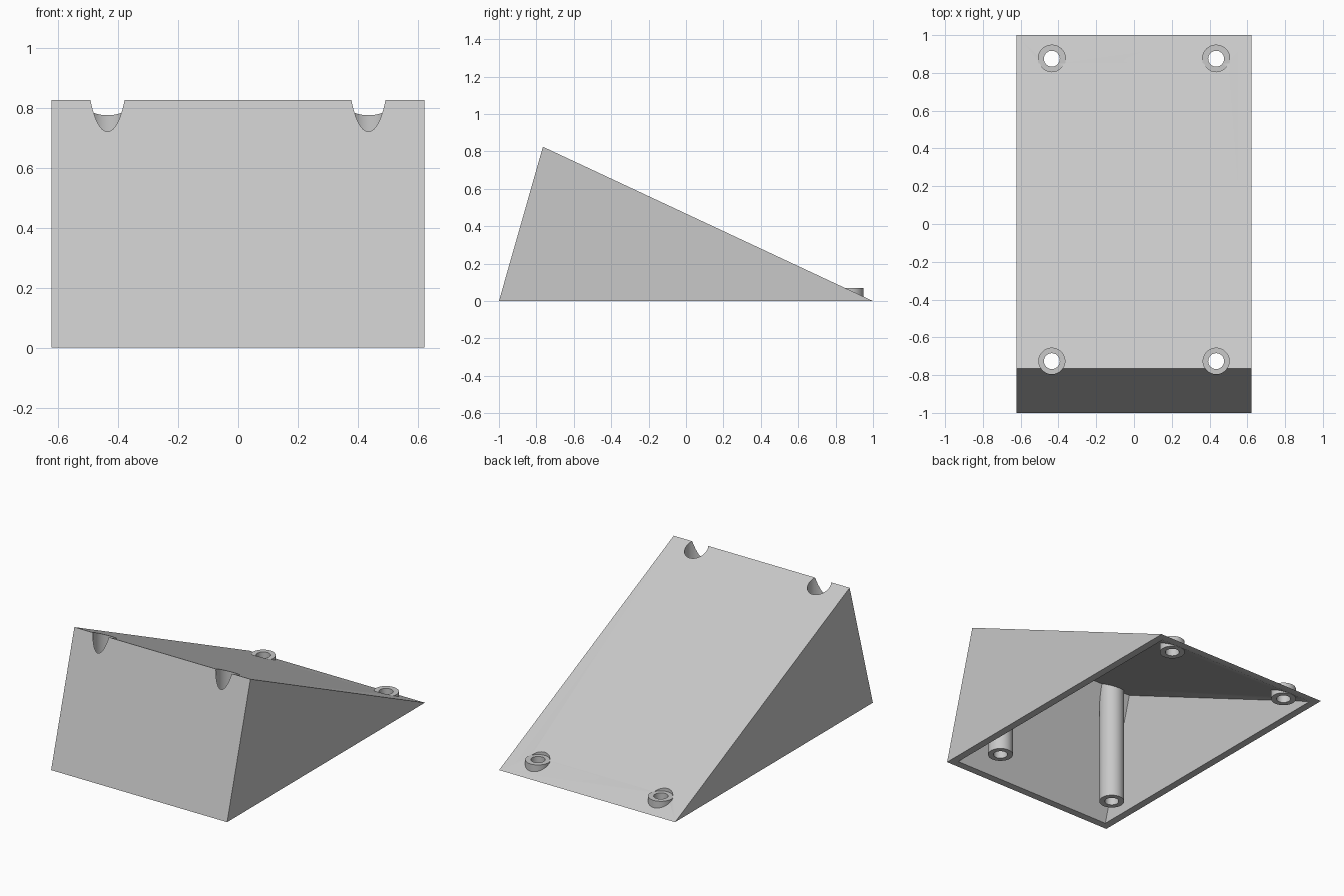
import bpy, bmesh
from math import radians

cube = bpy.data.objects.get("Cube")
if cube:
    bpy.data.objects.remove(cube, do_unlink=True)

grey = bpy.data.materials.new("light grey plastic")
grey.use_nodes = True
grey.diffuse_color = (0.58, 0.58, 0.58, 1)
grey.node_tree.nodes["Principled BSDF"].inputs["Base Color"].default_value = (0.58, 0.58, 0.58, 1)

HALF_W, RIDGE_Y, RIDGE_Z = 0.6225, -0.765, 0.825
WALL = 0.048
POST_X, FRONT_Y, BACK_Y = 0.435, -0.726, 0.875
POST_R, HEAD_R, HOLE_R = 0.0745, 0.069, 0.042
SEAT_Z = 0.07


def link(name, bm):
    bmesh.ops.recalc_face_normals(bm, faces=bm.faces)
    mesh = bpy.data.meshes.new(name)
    bm.to_mesh(mesh)
    bm.free()
    mesh.materials.append(grey)
    obj = bpy.data.objects.new(name, mesh)
    bpy.context.collection.objects.link(obj)
    return obj


def wedge(name, half_w, profile):
    """Extrude a side profile of (y, z) points along x."""
    bm = bmesh.new()
    face = bm.faces.new([bm.verts.new((-half_w, y, z)) for y, z in profile])
    out = bmesh.ops.extrude_face_region(bm, geom=[face])["geom"]
    verts = [v for v in out if isinstance(v, bmesh.types.BMVert)]
    bmesh.ops.translate(bm, verts=verts, vec=(2 * half_w, 0, 0))
    return link(name, bm)


def cylinder(name, x, y, r, z0, z1):
    bm = bmesh.new()
    bmesh.ops.create_cone(bm, cap_ends=True, segments=48, radius1=r, radius2=r, depth=z1 - z0)
    bmesh.ops.translate(bm, verts=bm.verts, vec=(x, y, (z0 + z1) / 2))
    return link(name, bm)


def cut(obj, cutter):
    """Subtract the cutter, then discard it."""
    mod = obj.modifiers.new("cut", "BOOLEAN")
    mod.operation, mod.solver, mod.object = "DIFFERENCE", "EXACT", cutter
    deps = bpy.context.evaluated_depsgraph_get()
    mesh = bpy.data.meshes.new_from_object(obj.evaluated_get(deps))
    obj.modifiers.clear()
    obj.data = mesh
    bpy.data.objects.remove(cutter, do_unlink=True)


# Solid wedge, and a matching cavity that runs out through the open underside
body = wedge("wedge_body", HALF_W, [(-1, 0), (1, 0), (RIDGE_Y, RIDGE_Z)])
front_run = (RIDGE_Y + 1) / RIDGE_Z
back_run = (1 - RIDGE_Y) / RIDGE_Z
low, edge = -0.05, 1 - WALL
top = 2 * edge / (front_run + back_run)
cavity = wedge("cavity", HALF_W - WALL, [
    (-edge + front_run * low, low),
    (edge - back_run * low, low),
    (-edge + front_run * top, top)])

# Leave the screw posts standing inside the cavity
spots = [(x, y) for x in (-POST_X, POST_X) for y in (FRONT_Y, BACK_Y)]
for x, y in spots:
    cut(cavity, cylinder("post", x, y, POST_R, -0.2, 1))
cut(body, cavity)

# Wide screwdriver shafts down to the seats, narrow holes through them
for x, y in spots:
    cut(body, cylinder("shaft", x, y, HEAD_R, SEAT_Z, 1.2))
    cut(body, cylinder("hole", x, y, HOLE_R, -0.2, 1))

# Short collars that rise out of the thin end of the slope
parts = [body]
for x, side in ((-POST_X, "right"), (POST_X, "left")):
    collar = cylinder("back_collar_" + side, x, BACK_Y, POST_R, 0.01, SEAT_Z)
    cut(collar, cylinder("hole", x, BACK_Y, HOLE_R, -0.2, 1))
    parts.append(collar)

bpy.ops.object.select_all(action="DESELECT")
for obj in parts:
    obj.select_set(True)
bpy.context.view_layer.objects.active = body
bpy.ops.object.shade_smooth_by_angle(angle=radians(30))
